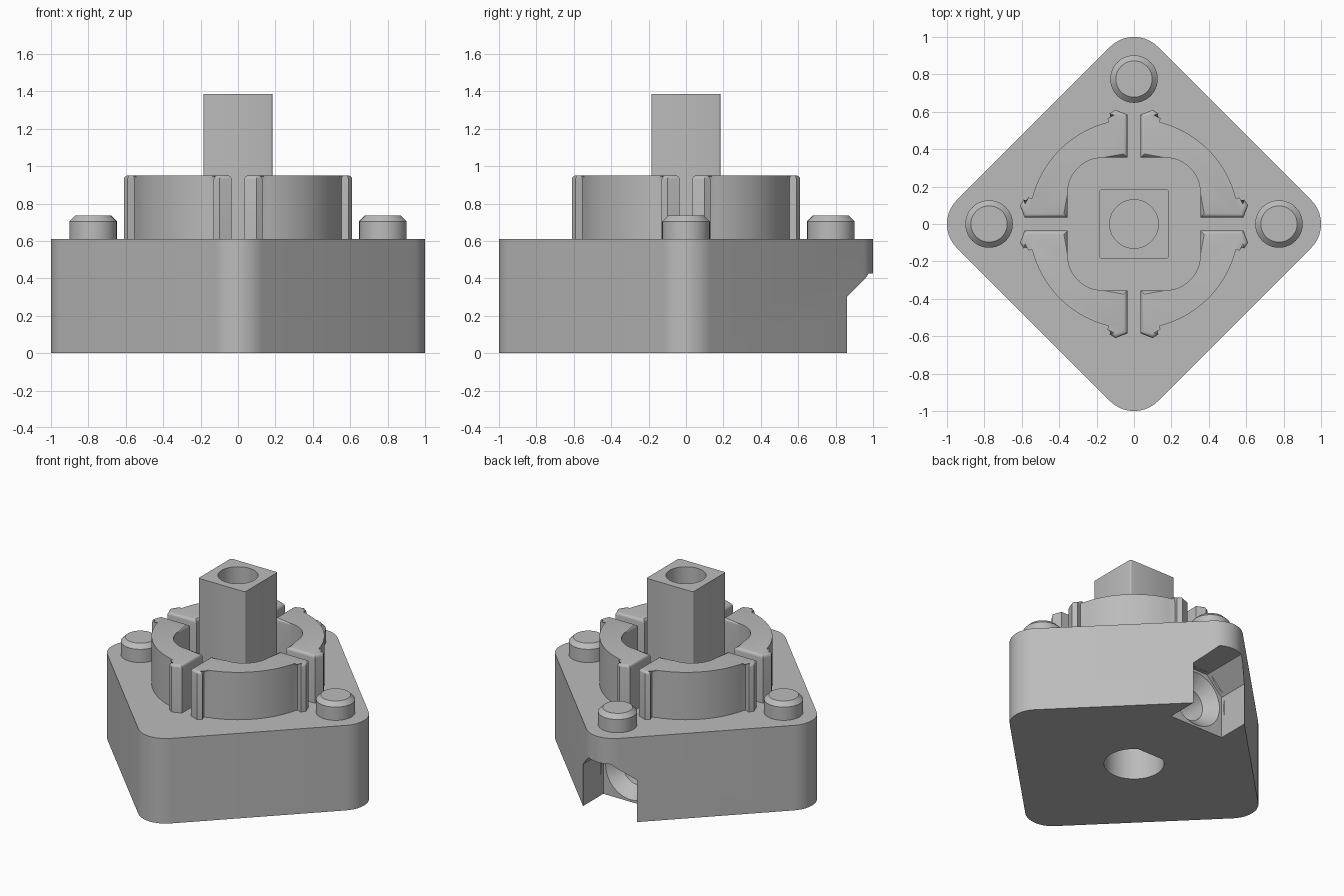
import bpy, bmesh
from math import sin, cos, pi, radians
from mathutils import Matrix

if "Cube" in bpy.data.objects:
    bpy.data.objects.remove(bpy.data.objects["Cube"])

grey = bpy.data.materials.new("plain grey")
grey.use_nodes = True
grey.diffuse_color = (0.5, 0.5, 0.5, 1)
grey.node_tree.nodes["Principled BSDF"].inputs["Base Color"].default_value = (0.5, 0.5, 0.5, 1)


def arc(cx, cy, r, start, end, n=12):
    """Points along an arc, angles in degrees."""
    angles = [radians(start + (end - start) * i / n) for i in range(n + 1)]
    return [(cx + r * cos(a), cy + r * sin(a)) for a in angles]


def rounded_square(half, r, n=10):
    c = half - r
    pts = []
    for k, (sx, sy) in enumerate([(1, 1), (-1, 1), (-1, -1), (1, -1)]):
        pts += arc(sx * c, sy * c, r, 90 * k, 90 * k + 90, n)
    return pts


def circle(r, n=48):
    return arc(0, 0, r, 0, 360, n)[:-1]


def loft(name, levels, matrix=Matrix(), top_bevel=0):
    """Stack outlines given as (height, points) into a closed solid."""
    bm = bmesh.new()
    rings = [[bm.verts.new((x, y, z)) for x, y in pts] for z, pts in levels]
    for low, high in zip(rings, rings[1:]):
        for i in range(len(low)):
            j = (i + 1) % len(low)
            bm.faces.new((low[i], low[j], high[j], high[i]))
    bm.faces.new(rings[0][::-1])
    top = bm.faces.new(rings[-1])
    if top_bevel:
        bmesh.ops.bevel(bm, geom=list(top.edges), offset=top_bevel, segments=4,
                        profile=0.5, affect='EDGES', clamp_overlap=True)
    bmesh.ops.transform(bm, matrix=matrix, verts=bm.verts)
    bmesh.ops.recalc_face_normals(bm, faces=bm.faces)
    mesh = bpy.data.meshes.new(name)
    bm.to_mesh(mesh)
    bm.free()
    mesh.materials.append(grey)
    ob = bpy.data.objects.new(name, mesh)
    bpy.context.collection.objects.link(ob)
    return ob


def activate(ob):
    bpy.ops.object.select_all(action='DESELECT')
    ob.select_set(True)
    bpy.context.view_layer.objects.active = ob


def cut(ob, cutter):
    activate(ob)
    mod = ob.modifiers.new("cut", 'BOOLEAN')
    mod.operation, mod.solver, mod.object = 'DIFFERENCE', 'EXACT', cutter
    bpy.ops.object.modifier_apply(modifier=mod.name)
    bpy.data.objects.remove(cutter)


def smooth(ob):
    activate(ob)
    bpy.ops.object.shade_smooth_by_angle(angle=radians(32))


# Diamond base block
diamond = rounded_square(0.76, 0.18)
base = loft("base", [(0, diamond), (0.61, diamond)], Matrix.Rotation(pi / 4, 4, 'Z'))

# Shaft hole in the underside, with one flat side
d_hole = arc(0, 0, 0.195, 122, 418, 48)
cut(base, loft("shaft_cutter", [(-0.1, d_hole), (0.5, d_hole)]))

# Nut pocket in the rear corner: half octagon above, straight sides below
along_y = Matrix.Rotation(pi / 2, 4, 'X')
pocket = [(-0.215, -0.1), (0.215, -0.1), (0.215, 0.3), (0.09, 0.425), (-0.09, 0.425), (-0.215, 0.3)]
cut(base, loft("pocket_cutter", [(-1.3, pocket), (-0.63, pocket)], along_y))

# Tapered screw hole in the pocket's back wall
screw = Matrix.Translation((0, 0, 0.212)) @ along_y
cut(base, loft("screw_cutter", [(-0.66, circle(0.225)), (-0.55, circle(0.12)),
                                (-0.35, circle(0.12))], screw))
smooth(base)

# Square post with a blind bore
square = rounded_square(0.185, 0.012, 3)
post = loft("post", [(0.6, square), (1.385, square)])
cut(post, loft("bore_cutter", [(0.9, circle(0.13)), (1.5, circle(0.13))]))
smooth(post)

# Four collar segments: round outside, rounded square inside, finned ends
fin = [(0.035, 0.585), (0.1, 0.61), (0.13, 0.59), (0.118, 0.553)]
mirrored_fin = [(y, x) for x, y in reversed(fin)]
outer = arc(0, 0, 0.562, 76, 14, 24)
inner = arc(0.165, 0.165, 0.19, 0, 90)
segment = fin + outer + mirrored_fin + [(0.355, 0.035)] + inner + [(0.035, 0.355)]
segment = segment[::-1]
for k in range(4):
    ob = loft(f"collar_segment_{k + 1}", [(0.6, segment), (0.95, segment)],
              Matrix.Rotation(k * pi / 2, 4, 'Z'), top_bevel=0.025)
    smooth(ob)

# Chamfered pegs on three corners
for name, x, y in [("left", 0.775, 0), ("right", -0.775, 0), ("rear", 0, 0.775)]:
    peg = loft(f"{name}_peg", [(0.6, circle(0.127)), (0.705, circle(0.127)), (0.735, circle(0.097))],
               Matrix.Translation((x, y, 0)))
    smooth(peg)
